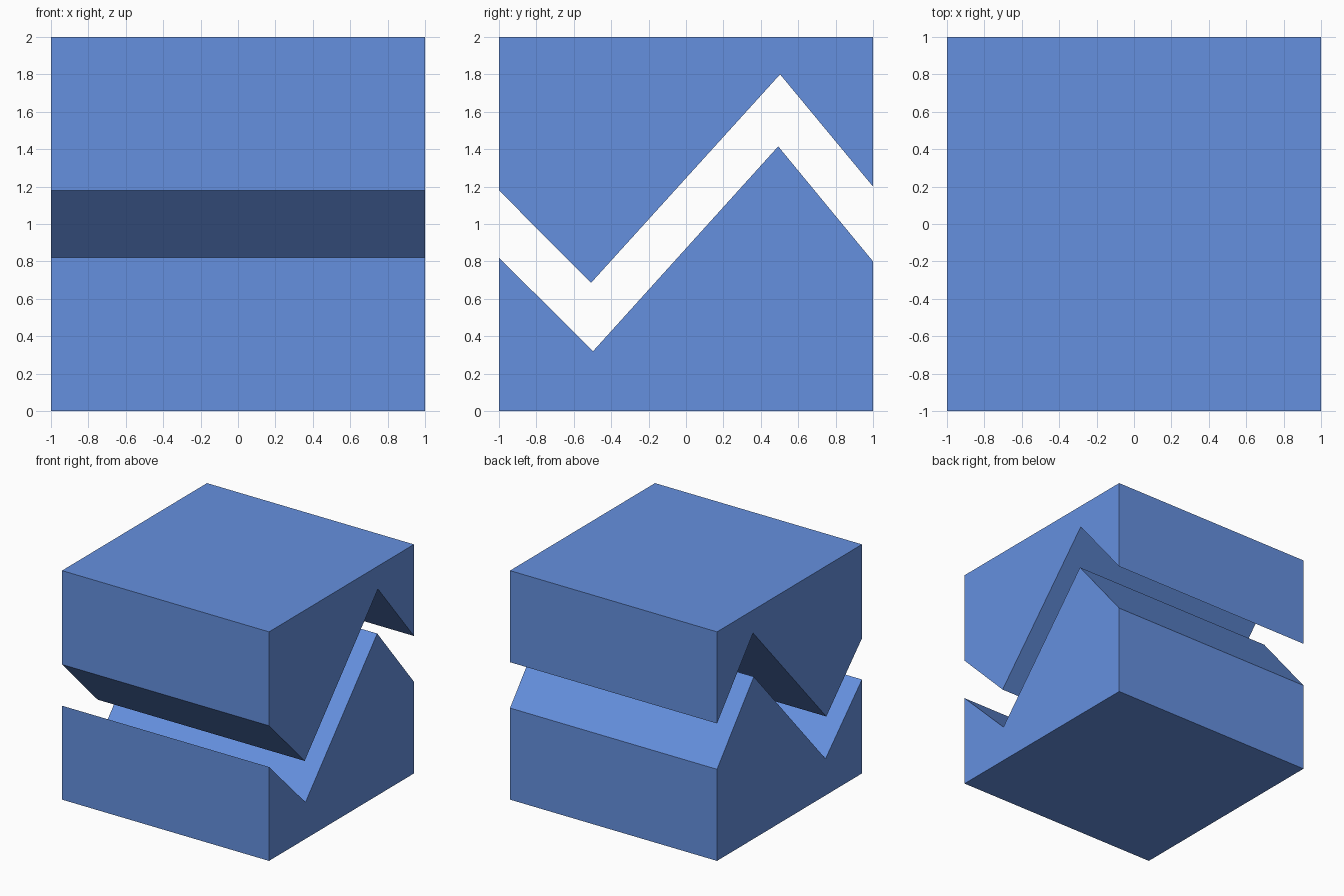
import bpy
import bmesh

if "Cube" in bpy.data.objects:
    bpy.data.objects.remove(bpy.data.objects["Cube"])

blue = bpy.data.materials.new("blue")
blue.diffuse_color = (0.13, 0.28, 0.74, 1)
blue.use_nodes = True
blue.node_tree.nodes["Principled BSDF"].inputs["Base Color"].default_value = blue.diffuse_color


def extrude_profile(name, profile, half_width=1.0):
    """Extrude a closed (y, z) profile along x, centred on x = 0."""
    bm = bmesh.new()
    face = bm.faces.new([bm.verts.new((-half_width, y, z)) for y, z in profile])
    ext = bmesh.ops.extrude_face_region(bm, geom=[face])
    verts = [g for g in ext["geom"] if isinstance(g, bmesh.types.BMVert)]
    bmesh.ops.translate(bm, verts=verts, vec=(2 * half_width, 0, 0))
    bmesh.ops.recalc_face_normals(bm, faces=bm.faces)
    mesh = bpy.data.meshes.new(name)
    bm.to_mesh(mesh)
    bm.free()
    mesh.materials.append(blue)
    obj = bpy.data.objects.new(name, mesh)
    bpy.context.collection.objects.link(obj)
    return obj


# Zigzag edges on either side of the gap, front to back
lower_edge = [(-1, 0.82), (-0.497, 0.32), (0.493, 1.415), (1, 0.80)]
upper_edge = [(-1, 1.18), (-0.508, 0.685), (0.503, 1.80), (1, 1.20)]

# The two halves of the split cube
extrude_profile("lower_block", lower_edge + [(1, 0), (-1, 0)])
extrude_profile("upper_block", upper_edge + [(1, 2), (-1, 2)])
